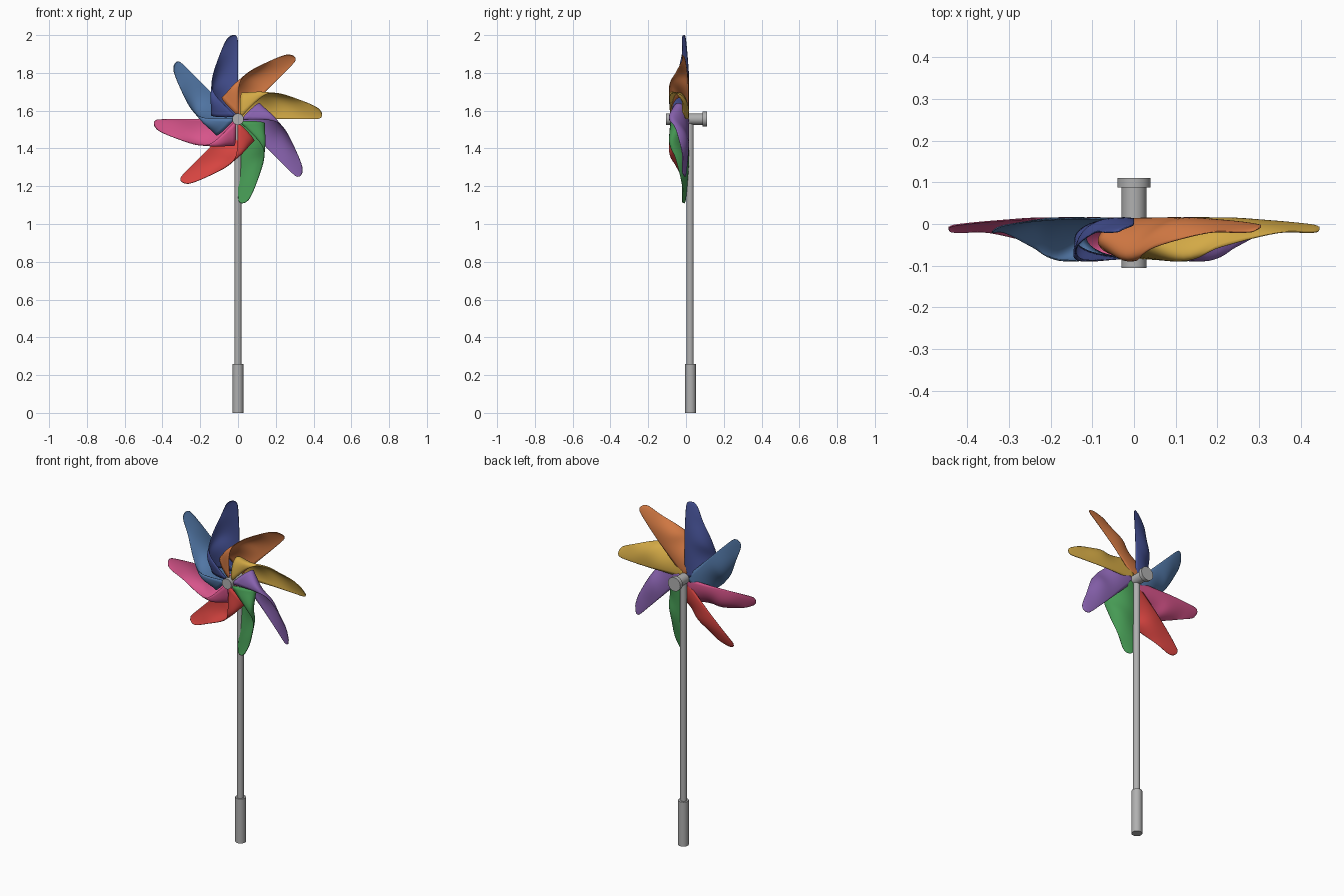
import bpy, math
from mathutils import Vector, Matrix

if "Cube" in bpy.data.objects:
    bpy.data.objects.remove(bpy.data.objects["Cube"])

HUB_Z = 1.555


def material(name, rgb):
    lin = [((c / 255 + 0.055) / 1.055) ** 2.4 for c in rgb]
    m = bpy.data.materials.new(name)
    m.diffuse_color = (*lin, 1)
    m.use_nodes = True
    m.node_tree.nodes["Principled BSDF"].inputs["Base Color"].default_value = m.diffuse_color
    return m


def smooth(ob, deg=40):
    bpy.ops.object.select_all(action='DESELECT')
    ob.select_set(True)
    bpy.context.view_layer.objects.active = ob
    bpy.ops.object.shade_smooth_by_angle(angle=math.radians(deg))


def rod(name, p, q, r, mat):
    p, q = Vector(p), Vector(q)
    d = q - p
    bpy.ops.mesh.primitive_cylinder_add(vertices=32, radius=r, depth=d.length, location=(p + q) / 2,
                                        rotation=d.to_track_quat('Z', 'Y').to_euler())
    ob = bpy.context.object
    ob.name = name
    ob.data.materials.append(mat)
    smooth(ob)
    return ob


# stick, handle and hub
grey = material("grey plastic", (176, 176, 176))
rod("stick", (0, 0.022, 0.2), (0, 0.022, HUB_Z), 0.0185, grey)
rod("handle", (0, 0.024, 0), (0, 0.024, 0.26), 0.0285, grey)
rod("hub_pin", (0, -0.105, HUB_Z), (0, 0.09, HUB_Z), 0.030, grey)
rod("hub_back_cap", (0, 0.088, HUB_Z), (0, 0.11, HUB_Z), 0.040, grey)

# curled blade: Bezier sections from the flat back edge to the folded front edge
# each point is (along blade, sideways, depth)
ROWS = [
    [(0, 0, .010), (.06, .13, .03), (0, .235, -.07), (.012, .008, -.082)],
    [(.12, 0, .012), (.13, .11, .035), (.10, .185, -.10), (.13, .12, -.086)],
    [(.23, 0, .012), (.225, .06, .02), (.215, .125, .01), (.21, .137, -.055)],
    [(.345, 0, .006), (.345, .03, .008), (.345, .07, -.005), (.345, .095, -.021)],
    [(.425, .002, -.002), (.428, .02, -.004), (.425, .045, -.012), (.418, .062, -.021)],
    [(.444, .014, -.008), (.446, .02, -.009), (.445, .03, -.014), (.441, .038, -.019)],
]
ROWS = [[Vector(p) for p in r] for r in ROWS]


def catmull(pts, s):
    i = min(int(s), len(pts) - 2)
    t = s - i
    b, c = pts[i], pts[i + 1]
    a = pts[i - 1] if i > 0 else 2 * b - c
    d = pts[i + 2] if i + 2 < len(pts) else 2 * c - b
    return 0.5 * (2 * b + (c - a) * t + (2 * a - 5 * b + 4 * c - d) * t * t
                  + (3 * b - a - 3 * c + d) * t ** 3)


def blade_mesh(name, steps=30, cross=22):
    verts, faces = [], []
    for i in range(steps + 1):
        s = i / steps * (len(ROWS) - 1)
        c = [catmull([r[k] for r in ROWS], s) for k in range(4)]
        for j in range(cross + 1):
            t = j / cross
            u = 1 - t
            p = u ** 3 * c[0] + 3 * u * u * t * c[1] + 3 * u * t * t * c[2] + t ** 3 * c[3]
            verts.append((p.x, p.z, p.y))
    n = cross + 1
    for i in range(steps):
        for j in range(cross):
            a = i * n + j
            faces.append((a, a + n, a + n + 1, a + 1))
    me = bpy.data.meshes.new(name)
    me.from_pydata(verts, [], faces)
    return me


COLOURS = [("gold", (212, 170, 70)), ("orange", (212, 122, 68)), ("dark blue", (70, 82, 150)),
           ("steel blue", (84, 122, 170)), ("pink", (214, 84, 138)), ("red", (214, 68, 64)),
           ("green", (70, 154, 84)), ("purple", (136, 98, 174))]

# eight blades around the hub
for k, (name, rgb) in enumerate(COLOURS):
    me = blade_mesh(name.replace(" ", "_") + "_blade")
    me.transform(Matrix.Translation((0, 0, HUB_Z)) @ Matrix.Rotation(-k * math.pi / 4, 4, 'Y'))
    me.materials.append(material(name, rgb))
    ob = bpy.data.objects.new(me.name, me)
    bpy.context.collection.objects.link(ob)
    mod = ob.modifiers.new("thickness", 'SOLIDIFY')
    mod.thickness = 0.003
    mod.offset = 0
    smooth(ob, 60)
